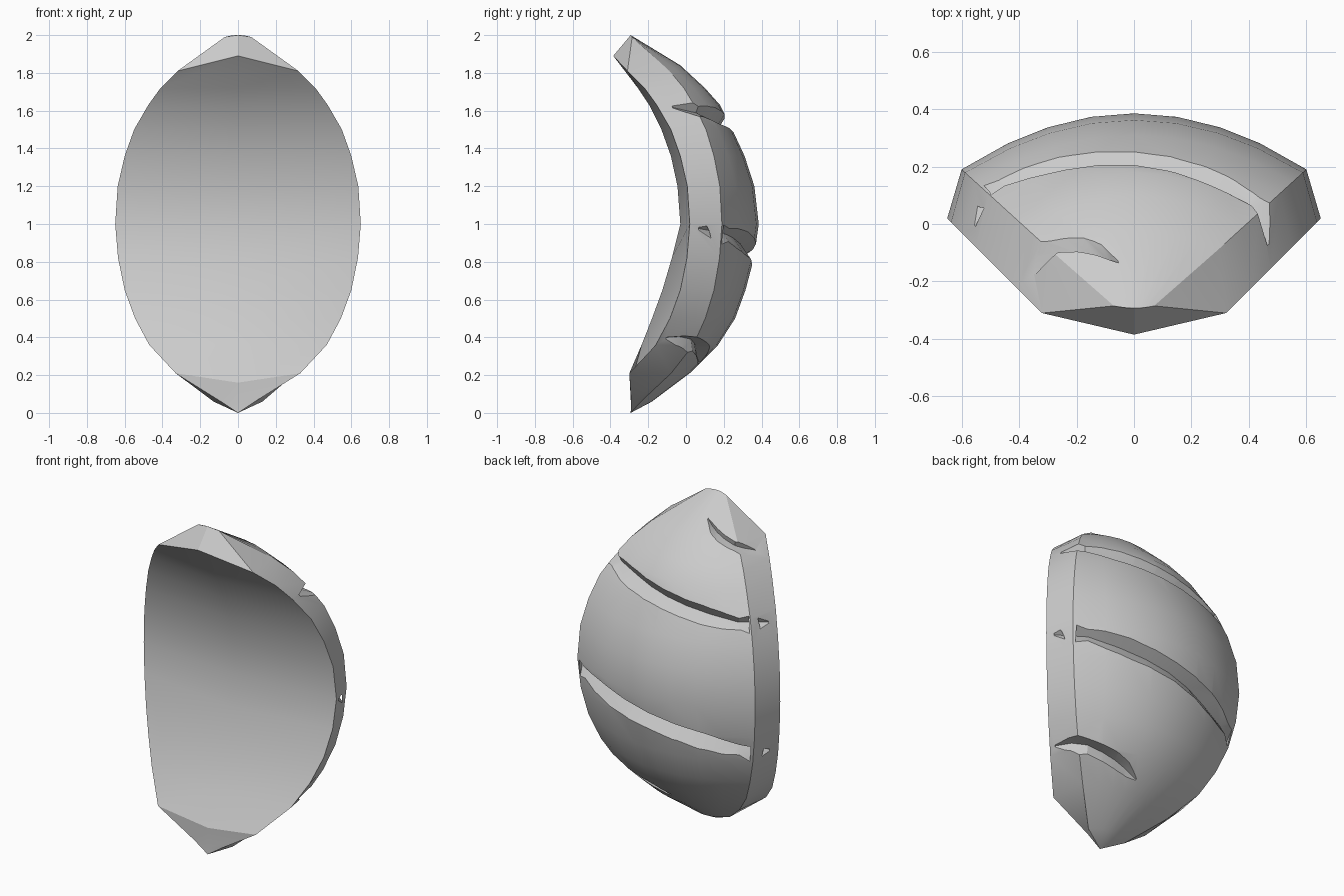
import bpy, bmesh
from math import sin, cos, pi, radians
from mathutils import Vector
from mathutils.bvhtree import BVHTree

if "Cube" in bpy.data.objects:
    bpy.data.objects.remove(bpy.data.objects["Cube"])


def edge_y(x):
    # y of the sharp outer edge for a given half width
    return 0.19 - 0.91 * (0.6 - x)


# Shell rows: z, rim half width, y of back centre, y of front centre
ROWS = [(0.21, 0.33, 0.02, -0.29), (0.36, 0.47, 0.17, -0.235),
        (0.50, 0.545, 0.26, -0.18), (0.65, 0.60, 0.315, -0.125),
        (0.82, 0.635, 0.36, -0.075), (1.00, 0.65, 0.385, -0.03),
        (1.20, 0.637, 0.362, -0.045), (1.36, 0.60, 0.31, -0.08),
        (1.50, 0.55, 0.245, -0.13), (1.63, 0.475, 0.18, -0.195),
        (1.72, 0.41, 0.10, -0.255), (1.81, 0.32, -0.03, -0.385)]
TS = (-1, -0.73, -0.5, -0.25, 0, 0.25, 0.5, 0.73, 1)


def section(z, xr, yo, yi, zi, bow=0.0):
    # closed section: rim, front centre, rim, then the curved back
    xe = xr - 0.05 * xr / 0.65
    ye = edge_y(xe)
    pts = [(-xr, xr - 0.63, z), (0, yi, zi), (xr, xr - 0.63, z)]
    pts += [(t * xe, yo - (yo - ye) * t * t, z + bow * (1 - t * t))
            for t in reversed(TS)]
    return pts


def tip(x, y, z, zc):
    # collapsed end section
    pts = [(-x, y, z), (0, -0.293, zc), (x, y, z)]
    pts += [(t * x, y - 0.008 * (1 - t * t), zc + (z - zc) * t * t)
            for t in reversed(TS)]
    return pts


def loft(name, sections):
    bm = bmesh.new()
    rings = [[bm.verts.new(p) for p in s] for s in sections]
    n = len(rings[0])
    for a, b in zip(rings, rings[1:]):
        for i in range(n):
            j = (i + 1) % n
            bm.faces.new((a[i], a[j], b[j], b[i]))
    bm.faces.new(rings[0][::-1])
    bm.faces.new(rings[-1])
    bmesh.ops.remove_doubles(bm, verts=bm.verts, dist=0.0005)
    bmesh.ops.triangulate(bm, faces=[f for f in bm.faces if len(f.verts) > 4])
    bmesh.ops.recalc_face_normals(bm, faces=bm.faces)
    me = bpy.data.meshes.new(name)
    bm.to_mesh(me)
    tree = BVHTree.FromBMesh(bm)
    bm.free()
    ob = bpy.data.objects.new(name, me)
    bpy.context.collection.objects.link(ob)
    return ob, tree


# Curved shell body
secs = [[(0.0, -0.293, 0.0)] * 12]
low = section(0.06, 0.14, -0.18, -0.293, 0.16)
low[0], low[1], low[2] = (-0.09, -0.29, 0.06), (0, -0.291, 0.04), (0.09, -0.29, 0.06)
secs.append(low)
for k, (z, xr, yo, yi) in enumerate(ROWS):
    zi, bow = z, 0.0
    if k == 0:
        zi = 0.16
    if k == len(ROWS) - 1:
        zi, bow = 1.89, 0.03
    secs.append(section(z, xr, yo, yi, zi, bow))
secs.append(tip(0.07, -0.285, 1.99, 2.0))
shell, tree = loft("shell", secs)


def groove(name, a0, z0, a1, z1, width, depth, n=8):
    # tapered V-shaped cutter that follows the back surface
    rings = []
    for i in range(n + 1):
        f = i / n
        a, z = radians(a0 + (a1 - a0) * f), z0 + (z1 - z0) * f
        d = Vector((sin(a), cos(a), 0))
        hit = tree.ray_cast(Vector((0, -0.3, z)) + d * 3, -d)[0]
        if hit is None:
            continue
        out = Vector((sin(a), cos(a), (z - 1) * 0.9)).normalized()
        up = Vector((0, 0, 1))
        up = (up - out * up.dot(out)).normalized()
        k = max(0.12, min(1, 1.6 * sin(pi * f)))
        rings.append([hit - out * depth * k + up * width * 0.15 * k,
                      hit + out * depth * k + up * width * k,
                      hit + out * depth * k - up * width * 1.3 * k])
    cutter, _ = loft(name, rings)
    cutter.hide_render = True
    return cutter


# Slashes across the back: two long, two short
cutters = [groove("upper_cut", -62, 1.45, 64, 1.62, 0.09, 0.06),
           groove("middle_cut", -60, 0.70, 60, 0.975, 0.10, 0.065),
           groove("lower_cut", 68, 0.395, 7, 0.265, 0.085, 0.055, 6),
           groove("top_cut", -70, 1.77, -18, 1.90, 0.055, 0.035, 6)]
bpy.context.view_layer.objects.active = shell
shell.select_set(True)
for c in cutters:
    m = shell.modifiers.new("cut", 'BOOLEAN')
    m.operation, m.solver, m.object = 'DIFFERENCE', 'EXACT', c
    bpy.ops.object.modifier_apply(modifier=m.name)
    bpy.data.objects.remove(c)

bpy.ops.object.select_all(action='DESELECT')
shell.select_set(True)
bpy.ops.object.shade_smooth_by_angle(angle=radians(28))
